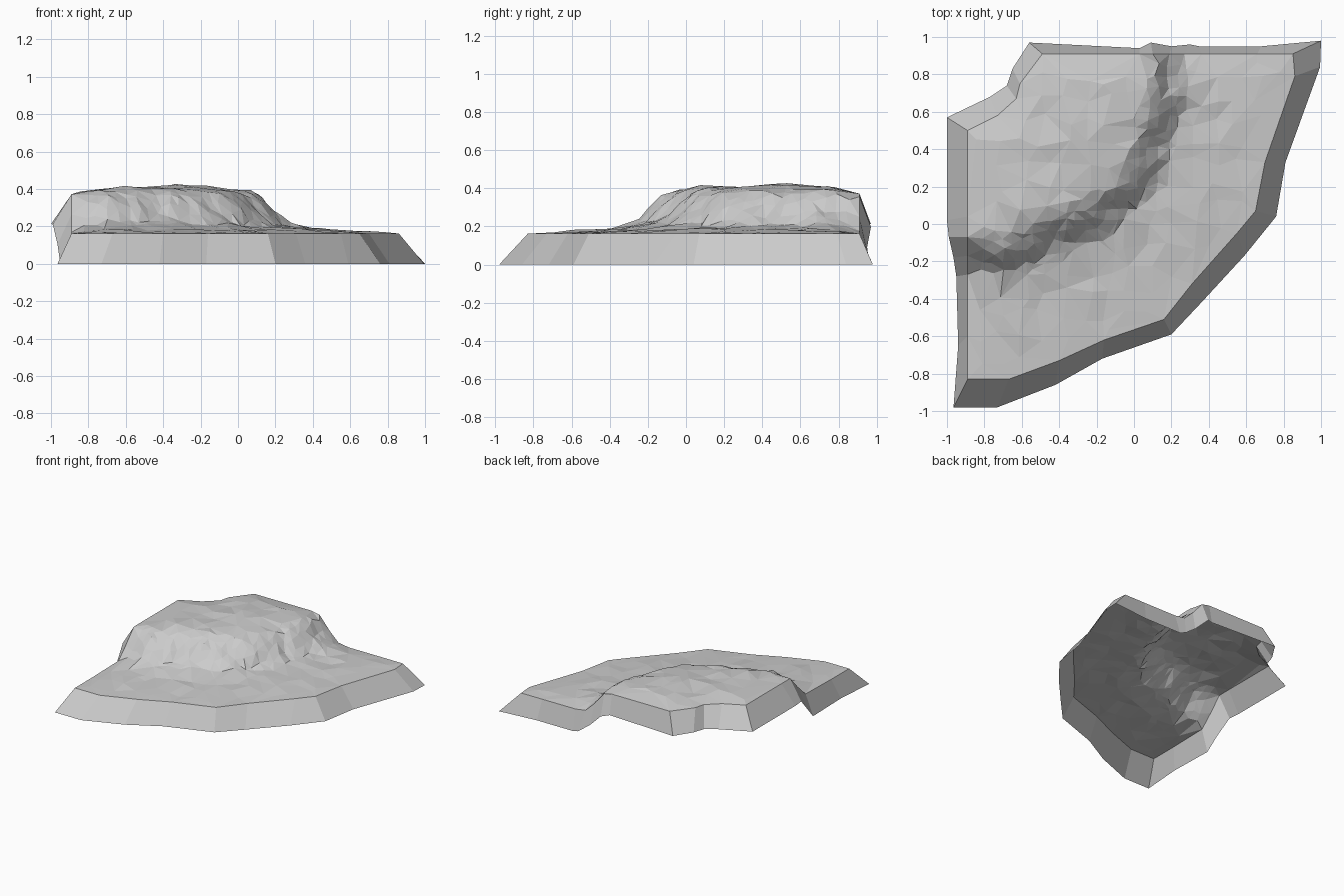
import bpy, bmesh, random
from mathutils import Vector, noise
from mathutils.geometry import delaunay_2d_cdt, intersect_point_line

if "Cube" in bpy.data.objects:
    bpy.data.objects.remove(bpy.data.objects["Cube"])

random.seed(7)

# Rim of the tile, clockwise: inner x, y (top of skirt) and outer x, y (foot of skirt)
RIM = [
    (-.89, .50, -1.0, .57), (-.73, .58, -.77, .68), (-.63, .67, -.68, .74),
    (-.61, .75, -.65, .83), (-.49, .91, -.56, .97), (.03, .91, .03, .94),
    (.10, .91, .09, .97), (.19, .91, .20, .95), (.27, .91, .30, .96),
    (.36, .91, .35, .95), (.66, .91, .68, .95), (.85, .91, 1.0, .98),
    (.86, .79, .995, .84), (.70, .33, .81, .33), (.65, .07, .76, .04),
    (.55, -.05, .59, -.17), (.31, -.32, .36, -.42), (.16, -.51, .20, -.59),
    (-.16, -.62, -.17, -.72), (-.40, -.73, -.42, -.86), (-.67, -.83, -.73, -.98),
    (-.89, -.83, -.965, -.98), (-.89, -.60, -.94, -.65), (-.89, -.27, -.95, -.28),
    (-.89, -.17, -.965, -.18), (-.89, -.07, -.99, -.07), (-.89, .04, -1.0, .02),
]
# Middle line of the cliff, upper ground lies to its left
CLIFF = [(-1.3, -.17), (-.85, -.18), (-.67, -.17), (-.50, -.11), (-.35, -.05),
         (-.15, .06), (0, .22), (.08, .38), (.13, .55), (.18, .72), (.21, 1.3)]
# Signed distance from the cliff line -> ground height, inside and at the rim
GROUND = [(-2, .165), (-.55, .172), (-.25, .185), (-.09, .213), (-.04, .265),
          (.05, .355), (.12, .393), (.25, .408), (2, .405)]
EDGE = [(-2, .16), (-.1, .163), (-.03, .21), (.06, .335), (.11, .372), (2, .372)]


def segments(pts, closed=False):
    pts = [Vector(p) for p in pts]
    return list(zip(pts, pts[1:] + pts[:1] if closed else pts[1:]))


def nearest(p, segs):
    """Distance to a polyline, positive on its left side."""
    best = (9, 1)
    for a, b in segs:
        q, t = intersect_point_line(p, a, b)
        q = a.lerp(b, min(1, max(0, t)))
        d = (Vector(p) - Vector(q[:2])).length
        if d < best[0] - 1e-6:
            u, v = b - a, Vector(p) - a
            best = (d, 1 if u.x * v.y - u.y * v.x > 0 else -1)
    return best[0] * best[1]


def lookup(table, d):
    for (a, za), (b, zb) in zip(table, table[1:]):
        if d <= b:
            return za + (zb - za) * (d - a) / (b - a)
    return table[-1][1]


cliff = segments(CLIFF)
rim = segments([r[:2] for r in RIM], True)


def height(p):
    d = nearest(p, cliff)
    inset = min(1, abs(nearest(p, rim)) / .17) ** .75
    # Rocky buttresses on the face, gentle swells elsewhere
    d += inset * .045 * noise.noise((p.x * 8, p.y * 8, 2))
    z = lookup(GROUND, d) + (.022 if d > 0 else .010) * noise.noise((p.x * 5, p.y * 5, 9))
    z += random.uniform(-.005, .005)
    return lookup(EDGE, d) * (1 - inset) + z * inset


# Scattered points: coarse over open ground, dense along the cliff
points = [Vector(r[:2]) for r in RIM]
for step, near in ((.055, True), (.115, False)):
    n = int(2 / step)
    for i in range(n):
        for j in range(n):
            p = Vector((-1 + (i + .5 + random.uniform(-.33, .33)) * step,
                        -1 + (j + .5 + random.uniform(-.33, .33)) * step))
            if -nearest(p, rim) < .045:
                continue
            if (abs(nearest(p, cliff)) < .13) == near:
                points.append(p)

count = len(RIM)
loop = list(range(count))
co, _, tris, source, _, _ = delaunay_2d_cdt(points, [], [loop], 1, 1e-5)

# Ground surface
bm = bmesh.new()
verts = [bm.verts.new((p.x, p.y, height(p))) for p in co]
for t in tris:
    bm.faces.new([verts[i] for i in t])

# Flared skirt following the rim, open underneath
top = {s: verts[i] for i, src in enumerate(source) for s in src if s < count}
foot = [bm.verts.new((r[2], r[3], max(0, top[i].co.z - .16)))
        for i, r in enumerate(RIM)]
for v in foot:
    if v.co.z < .01:
        v.co.z = 0
for i in loop:
    k = (i + 1) % count
    bm.faces.new((top[i], top[k], foot[k], foot[i]))

bmesh.ops.recalc_face_normals(bm, faces=bm.faces)
bm.faces.ensure_lookup_table()
if bm.faces[0].normal.z < 0:
    bmesh.ops.reverse_faces(bm, faces=bm.faces)
mesh = bpy.data.meshes.new("cliff_terrain")
bm.to_mesh(mesh)
bm.free()
bpy.context.collection.objects.link(bpy.data.objects.new("cliff_terrain", mesh))
